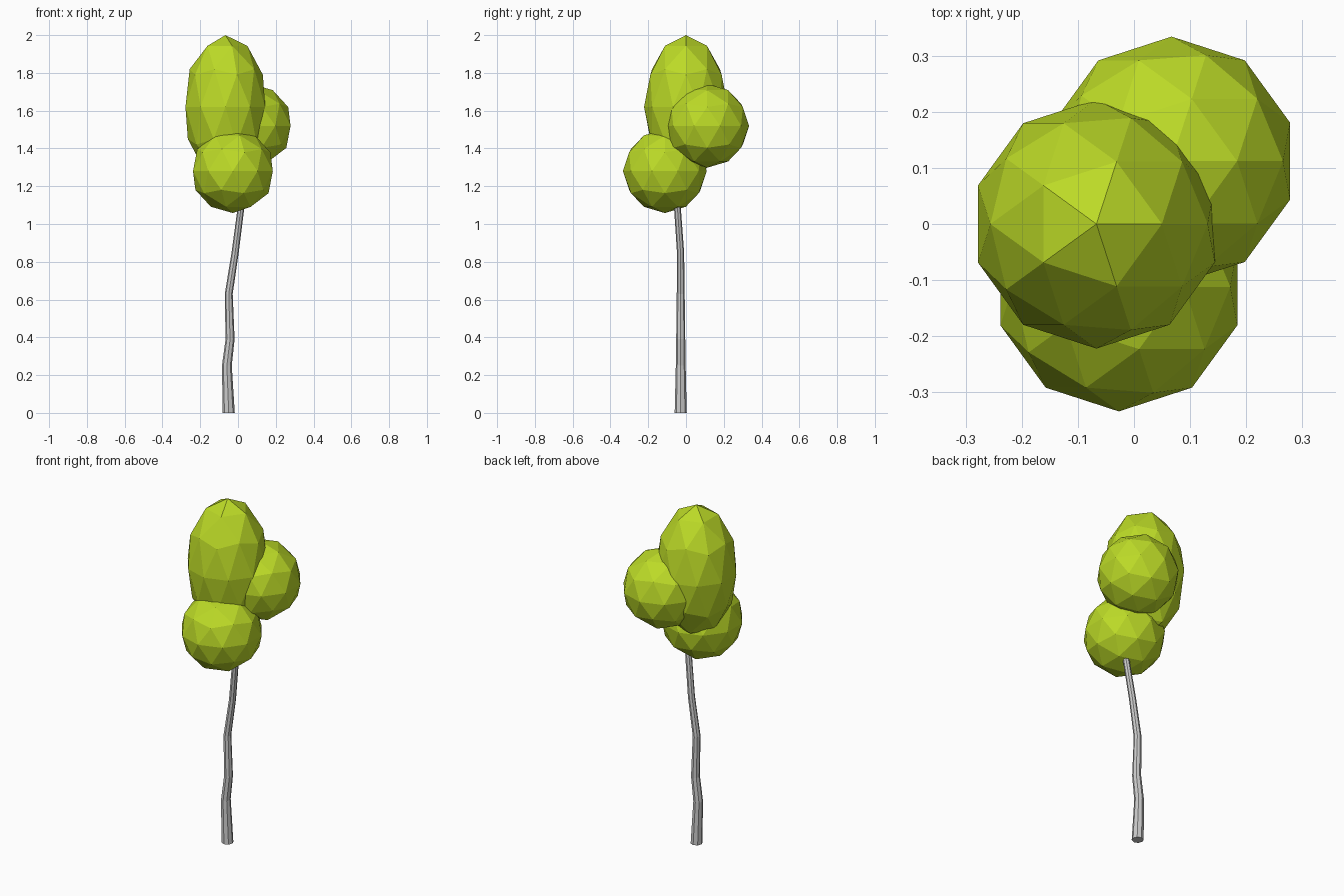
import bpy, bmesh, math

if "Cube" in bpy.data.objects:
    bpy.data.objects.remove(bpy.data.objects["Cube"])

leaf = bpy.data.materials.new("leaf_green")
leaf.diffuse_color = (0.50, 0.70, 0.02, 1)
leaf.use_nodes = True
leaf.node_tree.nodes["Principled BSDF"].inputs["Base Color"].default_value = leaf.diffuse_color


# Faceted leaf clumps
def clump(name, centre, radii):
    bpy.ops.mesh.primitive_ico_sphere_add(subdivisions=2, radius=1, location=centre)
    ob = bpy.context.object
    ob.name = name
    ob.scale = radii
    ob.data.materials.append(leaf)


R = 0.222
clump("crown_top", (-0.067, 0, 1.62), (R, R, 0.38))
clump("crown_back", (0.067, 0.112, 1.52), (R, R, R))
clump("crown_front", (-0.027, -0.112, 1.28), (R, R, R))

# Crooked tapering trunk: x, y, z, radius at each bend
path = [(-0.049, -0.028, 0.00, 0.032),
        (-0.059, -0.028, 0.25, 0.026),
        (-0.042, -0.028, 0.39, 0.024),
        (-0.049, -0.028, 0.63, 0.021),
        (-0.015, -0.029, 0.85, 0.019),
        (0.015, -0.045, 1.08, 0.018),
        (0.020, -0.070, 1.18, 0.015)]
SIDES = 8
bm = bmesh.new()
rings = []
for x, y, z, r in path:
    rings.append([bm.verts.new((x + r * math.cos(math.tau * i / SIDES),
                                y + r * math.sin(math.tau * i / SIDES), z))
                  for i in range(SIDES)])
for a, b in zip(rings, rings[1:]):
    for i in range(SIDES):
        j = (i + 1) % SIDES
        bm.faces.new((a[i], a[j], b[j], b[i]))
bm.faces.new(rings[0][::-1])
bm.faces.new(rings[-1])
mesh = bpy.data.meshes.new("trunk")
bm.to_mesh(mesh)
bm.free()
bpy.context.collection.objects.link(bpy.data.objects.new("trunk", mesh))
